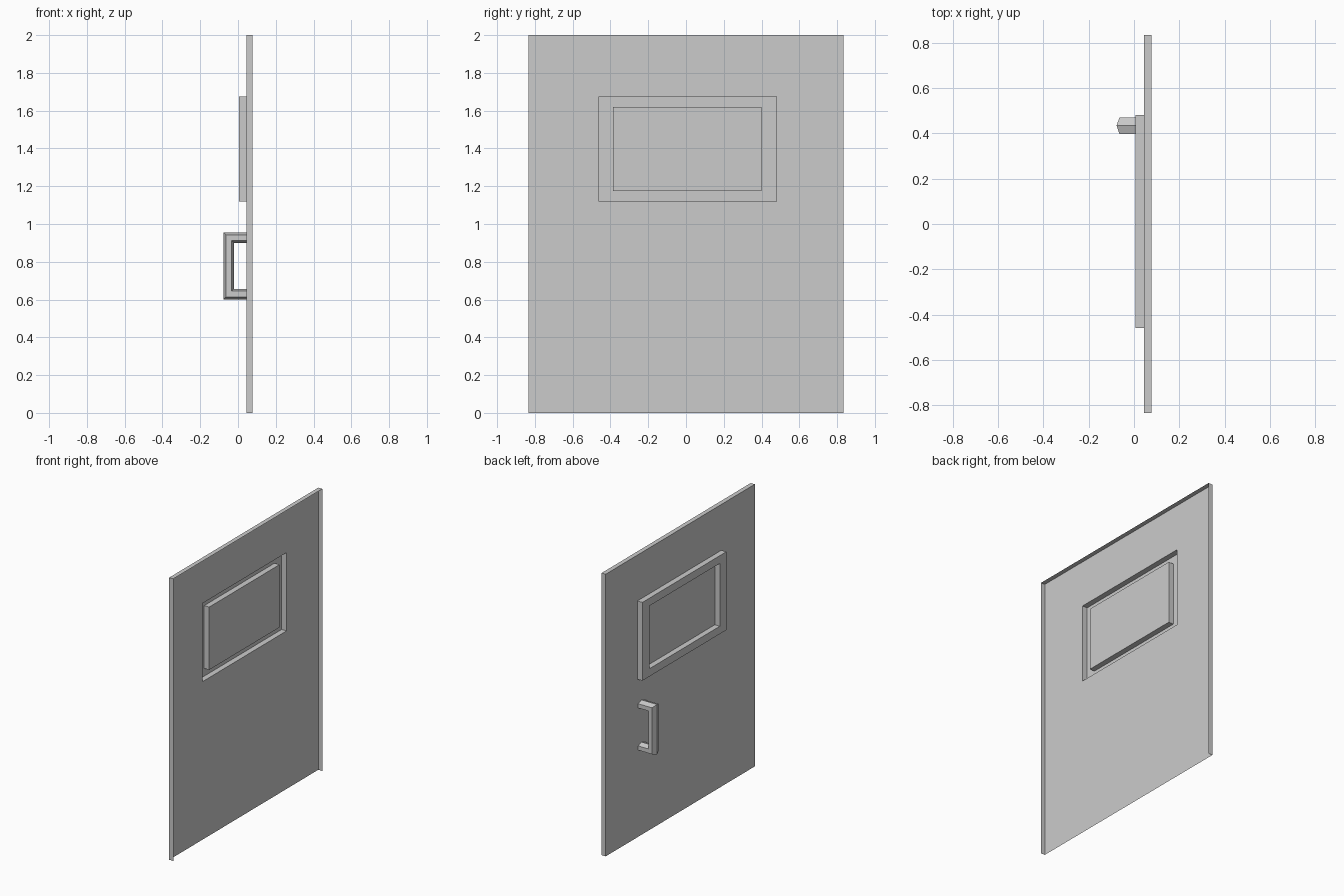
import bpy, bmesh

if "Cube" in bpy.data.objects:
    bpy.data.objects.remove(bpy.data.objects["Cube"], do_unlink=True)

grey = bpy.data.materials.new("light grey")
grey.use_nodes = True
COLOUR = (0.6, 0.6, 0.6, 1)
grey.diffuse_color = COLOUR
grey.node_tree.nodes["Principled BSDF"].inputs["Base Color"].default_value = COLOUR

FACE_X, BACK_X, FRAME_X = 0.045, 0.077, 0.006


def make_object(name, bm):
    mesh = bpy.data.meshes.new(name)
    bm.to_mesh(mesh)
    bm.free()
    mesh.materials.append(grey)
    obj = bpy.data.objects.new(name, mesh)
    bpy.context.collection.objects.link(obj)


def rectangle(bm, x, y0, y1, z0, z1):
    """Corners in order: bottom -y, bottom +y, top +y, top -y."""
    return [bm.verts.new((x, y, z)) for y, z in ((y0, z0), (y1, z0), (y1, z1), (y0, z1))]


def bridge(bm, a, b, skip=()):
    n = len(a)
    for i in range(n):
        if i not in skip:
            j = (i + 1) % n
            bm.faces.new((a[i], a[j], b[j], b[i]))


# Door skin: folded edges on the sides and top, pressed out window frame
bm = bmesh.new()
door = (-0.835, 0.835, 0, 2)
frame = (-0.46, 0.48, 1.12, 1.675)
pane = (-0.387, 0.4, 1.175, 1.62)
loops = [rectangle(bm, x, *size) for x, size in (
    (BACK_X, door), (FACE_X, door), (FACE_X, frame),
    (FRAME_X, frame), (FRAME_X, pane), (FACE_X, pane))]
for k in range(len(loops) - 1):
    bridge(bm, loops[k], loops[k + 1], skip=(0,) if k == 0 else ())
bm.faces.new(loops[-1])
bmesh.ops.recalc_face_normals(bm, faces=bm.faces)
# The skin is open at the back, so turn its outside towards -x
pane_face = max(bm.faces, key=lambda f: f.calc_area() if len(f.verts) == 4 else 0)
if pane_face.normal.x > 0:
    bmesh.ops.reverse_faces(bm, faces=bm.faces)
make_object("door_panel", bm)

# Handle: six-sided bar swept along a square bracket with mitred corners
bm = bmesh.new()
Y, GRIP_X, LOW, HIGH = 0.434, -0.049, 0.629, 0.928
section = [(0, 0.028), (0.037, 0.015), (0.037, -0.015),
           (0, -0.028), (-0.037, -0.015), (-0.037, 0.015)]
rings = []
for x, z, side in ((FACE_X, LOW, -1), (GRIP_X, LOW, -1), (GRIP_X, HIGH, 1), (FACE_X, HIGH, 1)):
    rings.append([bm.verts.new((x - (d if x == GRIP_X else 0), Y + w, z + side * d))
                  for w, d in section])
for a, b in zip(rings, rings[1:]):
    bridge(bm, a, b)
bmesh.ops.recalc_face_normals(bm, faces=bm.faces)
outer = min(bm.faces, key=lambda f: f.calc_center_median().x)
if outer.normal.x > 0:
    bmesh.ops.reverse_faces(bm, faces=bm.faces)
make_object("door_handle", bm)
